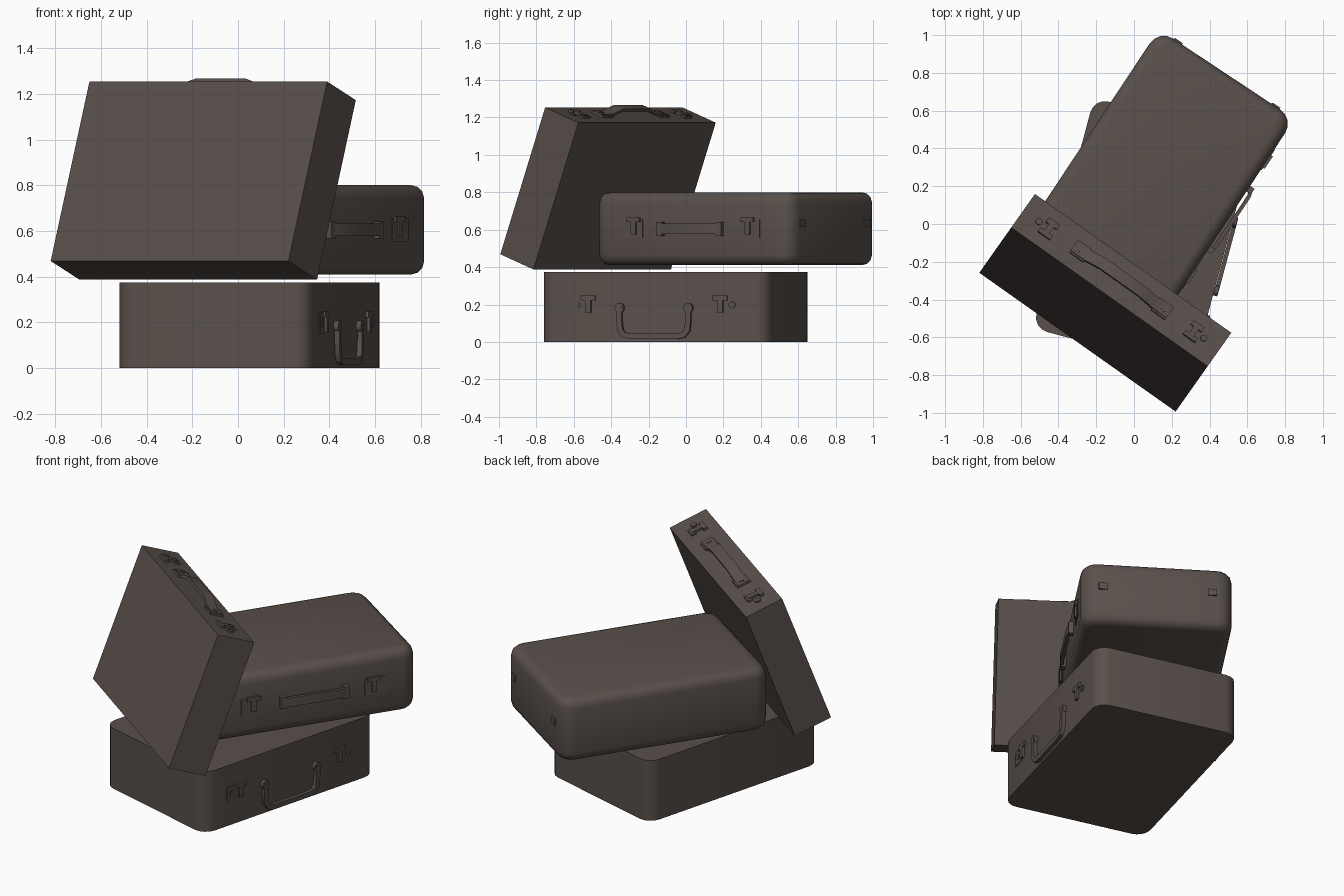
import bpy, bmesh, math
from mathutils import Matrix, Vector, Euler

if "Cube" in bpy.data.objects:
    bpy.data.objects.remove(bpy.data.objects["Cube"])

leather = bpy.data.materials.new("dark_brown_leather")
leather.diffuse_color = (0.10, 0.08, 0.07, 1)
leather.use_nodes = True
leather.node_tree.nodes["Principled BSDF"].inputs["Base Color"].default_value = leather.diffuse_color


def finish(name, bm, matrix):
    bmesh.ops.recalc_face_normals(bm, faces=bm.faces[:])
    mesh = bpy.data.meshes.new(name)
    bm.to_mesh(mesh)
    bm.free()
    mesh.materials.append(leather)
    ob = bpy.data.objects.new(name, mesh)
    ob.matrix_world = matrix
    bpy.context.collection.objects.link(ob)
    bpy.ops.object.select_all(action='DESELECT')
    ob.select_set(True)
    bpy.context.view_layer.objects.active = ob
    bpy.ops.object.shade_smooth_by_angle(angle=math.radians(35))
    return ob


def case(name, size, matrix, corner=0, rim=0):
    """Box with optional rounded upright corners and rounded rims."""
    bm = bmesh.new()
    bmesh.ops.create_cube(bm, size=1)
    bmesh.ops.scale(bm, vec=size, verts=bm.verts)
    if corner:
        up = [e for e in bm.edges if abs(e.verts[0].co.z - e.verts[1].co.z) > 0.1]
        bmesh.ops.bevel(bm, geom=up, offset=corner, segments=4, profile=0.5, affect='EDGES')
    if rim:
        flat = [e for e in bm.edges if abs(e.verts[0].co.z - e.verts[1].co.z) < 1e-4]
        bmesh.ops.bevel(bm, geom=flat, offset=rim, segments=3, profile=0.5, affect='EDGES')
    finish(name, bm, matrix)


def plate(name, outline, depth, matrix):
    """Flat fitting: outline in u, v raised along w (slightly sunk in)."""
    bm = bmesh.new()
    face = bm.faces.new([bm.verts.new((u, v, -0.004)) for u, v in outline])
    new = bmesh.ops.extrude_face_region(bm, geom=[face])['geom']
    bmesh.ops.translate(bm, vec=(0, 0, depth + 0.004),
                        verts=[g for g in new if isinstance(g, bmesh.types.BMVert)])
    finish(name, bm, matrix)


def strap(name, path, normal, thick, width, matrix):
    """Rectangular bar swept along a path lying square to normal."""
    bm = bmesh.new()
    n = Vector(normal)
    pts = [Vector(p) for p in path]
    rings = []
    for i, p in enumerate(pts):
        t = (pts[min(i + 1, len(pts) - 1)] - pts[max(i - 1, 0)]).normalized()
        s = t.cross(n) * thick / 2
        w = n * width / 2
        rings.append([bm.verts.new(p + o) for o in (s + w, s - w, -s - w, -s + w)])
    for a, b in zip(rings, rings[1:]):
        for k in range(4):
            bm.faces.new((a[k], a[(k + 1) % 4], b[(k + 1) % 4], b[k]))
    bm.faces.new(rings[0])
    bm.faces.new(rings[-1])
    finish(name, bm, matrix)


def rect(u, v, w, h):
    return [(u - w / 2, v - h / 2), (u + w / 2, v - h / 2),
            (u + w / 2, v + h / 2), (u - w / 2, v + h / 2)]


def disc(u, v, r):
    return [(u + r * math.cos(a * math.tau / 16), v + r * math.sin(a * math.tau / 16))
            for a in range(16)]


def tee(u, v):
    half = [(0.016, -0.05), (0.016, 0.015), (0.04, 0.015), (0.04, 0.04)]
    return [(u + a, v + b) for a, b in half] + [(u - a, v + b) for a, b in half[::-1]]


def latches(prefix, reach, v, matrix):
    for side in (-1, 1):
        tag = "right" if side > 0 else "left"
        plate(f"{prefix}_latch_{tag}", tee(side * reach, v), 0.014, matrix)
        plate(f"{prefix}_stud_{tag}", disc(side * (reach + 0.065), v - 0.01, 0.018), 0.008, matrix)


def frame(body, axis_u, axis_v, axis_w, dist):
    """Frame on a case side: u along, v up, w outward."""
    m = Matrix((axis_u, axis_v, axis_w)).transposed().to_4x4()
    m.translation = Vector(axis_w) * dist
    return body @ m


X, Y, Z = Vector((1, 0, 0)), Vector((0, 1, 0)), Vector((0, 0, 1))


def place(loc, rot):
    return Matrix.Translation(loc) @ Euler([math.radians(r) for r in rot]).to_matrix().to_4x4()


# Bottom case: upright corners rounded, hanging handle
low = place((0.05, -0.055, 0.1875), (0, 0, -15))
case("bottom_case", (0.878, 1.262, 0.375), low, corner=0.08)
f = frame(low, Y, Z, X, 0.439)
latches("bottom", 0.365, 0.02, f)
plate("bottom_lock_plate", rect(-0.42, 0.01, 0.09, 0.09), 0.004, f)
half = [(0.19, 0.0), (0.192, -0.06), (0.185, -0.125), (0.165, -0.15), (0.13, -0.158)]
path = [(u, v, 0.013) for u, v in half] + [(-u, v, 0.013) for u, v in half[::-1]]
strap("bottom_handle", path, Z, 0.03, 0.022, f)
for s in (-1, 1):
    plate("bottom_handle_mount", disc(s * 0.19, -0.005, 0.026), 0.022, f)

# Middle case: rounded all over, straight handle
mid = place((0.142, 0.266, 0.605), (0, 0, -33.5))
case("middle_case", (0.86, 1.265, 0.39), mid, corner=0.09, rim=0.055)
f = frame(mid, Y, Z, X, 0.43)
for s in (-1, 1):
    plate("middle_latch", tee(s * 0.365, 0.02), 0.014, f)
    plate("middle_lock_plate", rect(s * 0.375, 0.0, 0.13, 0.10), 0.004, f)
    plate("middle_handle_mount", rect(s * 0.19, 0.0, 0.035, 0.075), 0.028, f)
strap("middle_handle", [(-0.2, 0, 0.012), (-0.16, 0, 0.025), (0.16, 0, 0.025), (0.2, 0, 0.012)],
      Y, 0.02, 0.055, f)
# Small corner clasps on both short ends
for s in (-1, 1):
    f = frame(mid, X * -s, Z, Y * s, 0.6325)
    for k in (-1, 1):
        plate("middle_corner_clasp", rect(k * 0.31, 0.03, 0.05, 0.04), 0.008, f)

# Top case: sharp box leaning back, arched handle on its upper side
top = place((-0.152, -0.417, 0.8205), (-20.5, 0, -35.25))
case("leaning_case", (1.273, 0.232, 0.838), top)
f = frame(top, -X, -Y, Z, 0.419)
latches("leaning", 0.47, 0.01, f)
half = [(0.31, 0.006), (0.22, 0.008), (0.17, 0.025), (0.13, 0.038)]
path = [(u, 0, w) for u, w in half] + [(-u, 0, w) for u, w in half[::-1]]
strap("leaning_handle", path, Y, 0.016, 0.065, f)
for s in (-1, 1):
    plate("leaning_handle_mount", rect(s * 0.265, 0, 0.09, 0.085), 0.01, f)
    plate("leaning_handle_rivet", disc(s * 0.275, 0, 0.014), 0.018, f)
    plate("leaning_latch_base", rect(s * 0.47, -0.035, 0.07, 0.03), 0.01, f)
